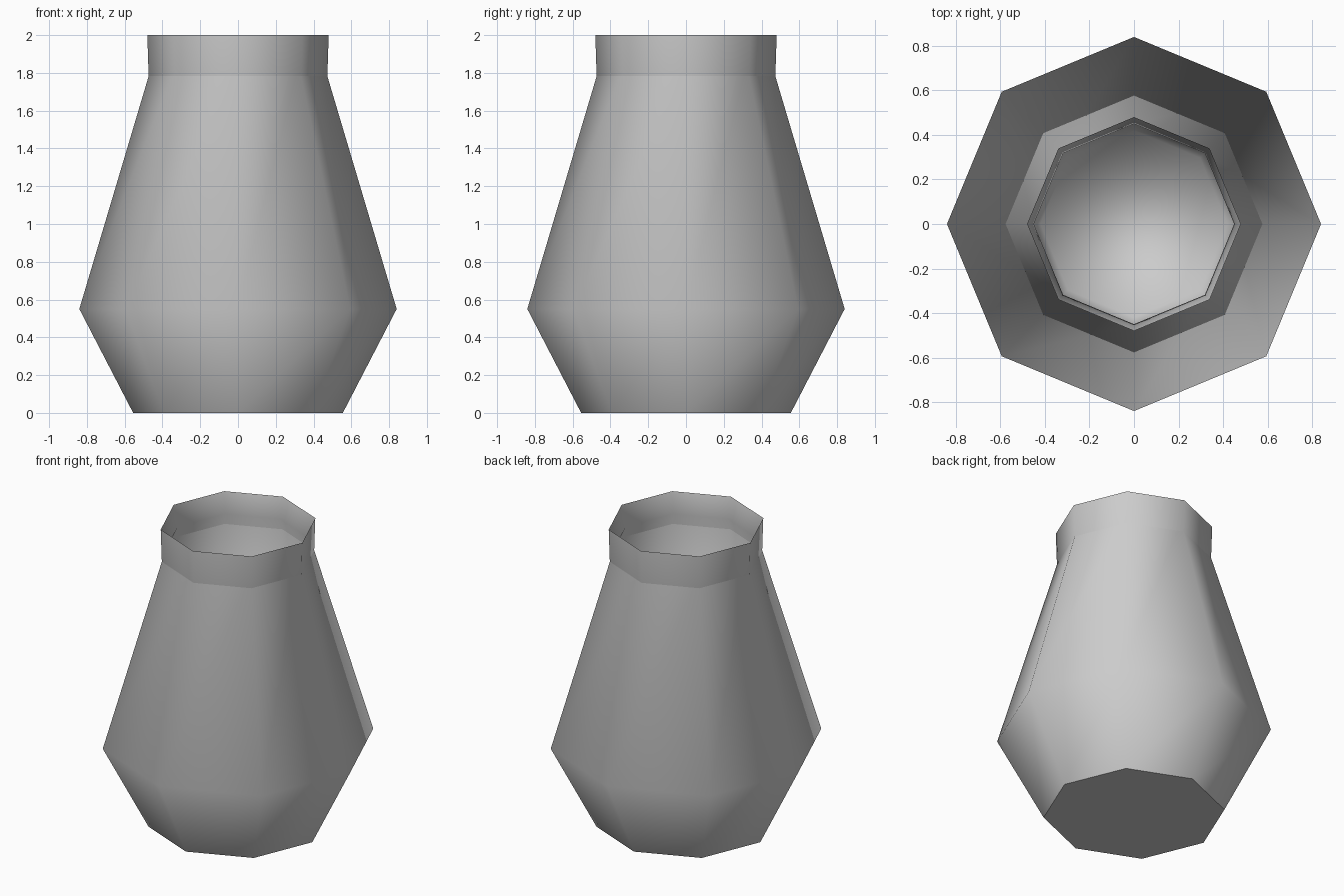
import bpy, bmesh, math

cube = bpy.data.objects.get("Cube")
if cube:
    bpy.data.objects.remove(cube, do_unlink=True)

SIDES = 8


def make_material(name, rgb):
    mat = bpy.data.materials.new(name)
    mat.use_nodes = True
    colour = (*rgb, 1.0)
    mat.diffuse_color = colour
    mat.node_tree.nodes["Principled BSDF"].inputs["Base Color"].default_value = colour
    return mat


def add_ring(bm, radius, z):
    step = 2 * math.pi / SIDES
    return [bm.verts.new((radius * math.cos(i * step), radius * math.sin(i * step), z))
            for i in range(SIDES)]


def bridge(bm, lower, upper):
    for i in range(SIDES):
        j = (i + 1) % SIDES
        bm.faces.new((lower[i], lower[j], upper[j], upper[i])).smooth = True


clay = make_material("grey clay", (0.6, 0.6, 0.6))
bm = bmesh.new()

# Outer wall: foot, belly, neck and flared lip
outer = [(0.555, 0.0), (0.84, 0.55), (0.45, 1.86), (0.48, 2.0)]
rings = [add_ring(bm, r, z) for r, z in outer]
for lower, upper in zip(rings, rings[1:]):
    bridge(bm, lower, upper)

# Flat underside with a crisp edge
base = bm.faces.new(list(reversed(rings[0])))
for edge in base.edges:
    edge.smooth = False

# Hollow inside: a tapering wall from the lip down to a softly shaded floor
for edge in bm.edges:
    if all(v in rings[-1] for v in edge.verts):
        edge.smooth = False
floor_ring = add_ring(bm, 0.42, 0.1)
bridge(bm, rings[-1], floor_ring)
floor = bm.faces.new(floor_ring)
floor.smooth = True

mesh = bpy.data.meshes.new("vase")
bm.to_mesh(mesh)
bm.free()
mesh.materials.append(clay)
vase = bpy.data.objects.new("vase", mesh)
bpy.context.collection.objects.link(vase)
